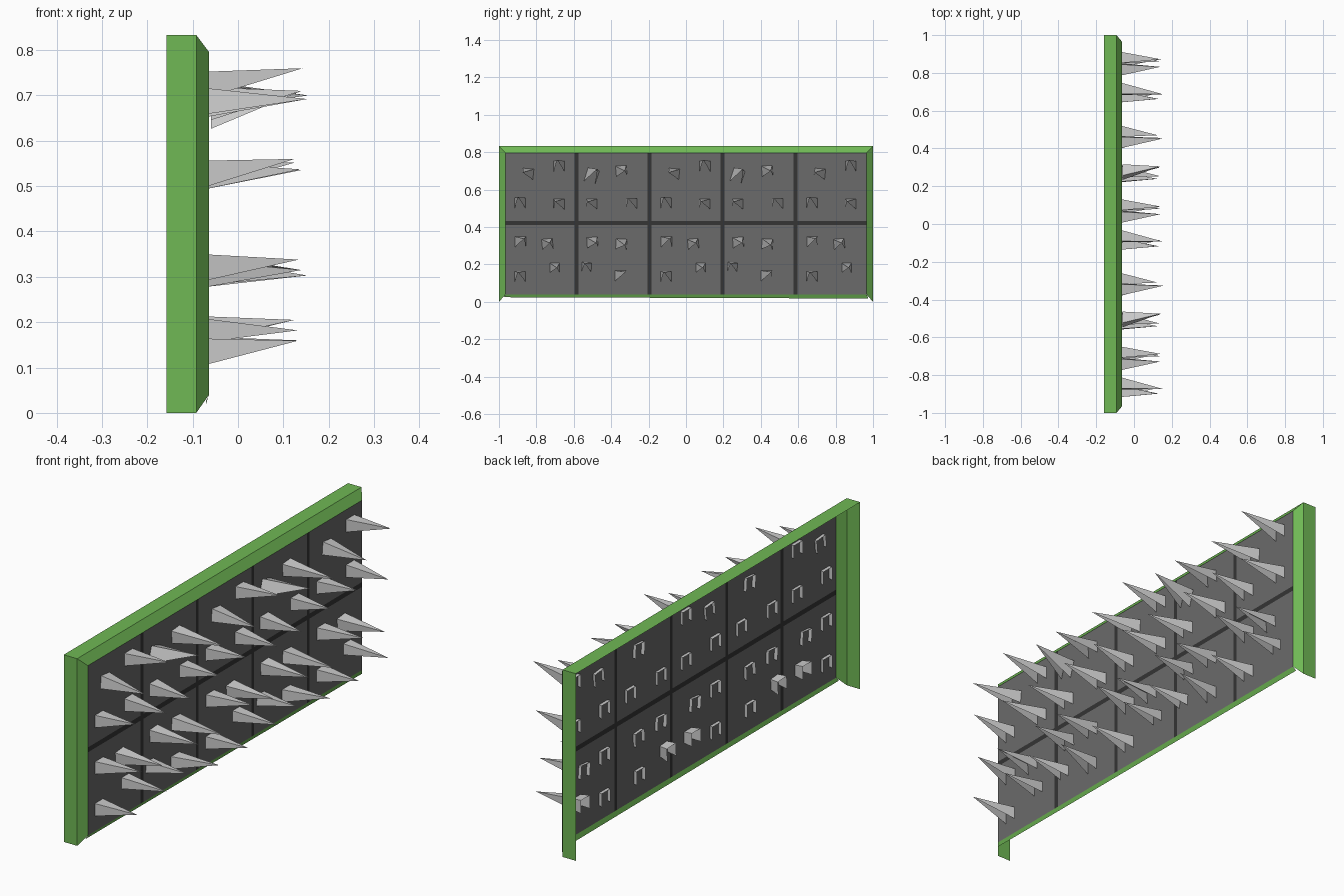
import bpy
from mathutils import Matrix, Vector
from math import radians

if "Cube" in bpy.data.objects:
    bpy.data.objects.remove(bpy.data.objects["Cube"])


def material(name, rgb):
    m = bpy.data.materials.new(name)
    m.diffuse_color = (*rgb, 1)
    m.use_nodes = True
    m.node_tree.nodes["Principled BSDF"].inputs["Base Color"].default_value = m.diffuse_color
    return m


def mesh_object(name, verts, faces, mat=None):
    me = bpy.data.meshes.new(name)
    me.from_pydata(verts, [], faces)
    ob = bpy.data.objects.new(name, me)
    bpy.context.collection.objects.link(ob)
    if mat:
        me.materials.append(mat)
    return ob


green = material("green_paint", (0.16, 0.48, 0.09))
dark = material("dark_panel", (0.145, 0.145, 0.145))
black = material("seam_black", (0.035, 0.035, 0.035))

BACK, MID, FACE = -0.158, -0.092, -0.064
YI, Z0, Z1 = 0.965, 0.04, 0.796

# Frame: folded sheet running up one side, over the top and down the other
rings = [(BACK, 1, 0, 0.833), (MID, 1, 0, 0.833), (FACE, YI, Z0, Z1)]
verts = [(x, y, z) for x, w, lo, hi in rings
         for y, z in ((-w, lo), (-w, hi), (w, hi), (w, lo))]
faces = [(r * 4 + i, r * 4 + i + 1, r * 4 + i + 5, r * 4 + i + 4)
         for r in range(2) for i in range(3)]
mesh_object("frame", verts, faces, green)

# Narrow lip under the panel
mesh_object("bottom_lip",
            [(FACE, -YI, Z0), (FACE, YI, Z0), (-0.071, 0.975, 0.018), (-0.071, -0.975, 0.025)],
            [(0, 3, 2, 1)], green)

# Panel: one flat sheet cut into tiles, with darker seam strips between them
ys = [-YI]
for c in (-0.585, -0.195, 0.195, 0.585):
    ys += [c - 0.01, c + 0.01]
ys.append(YI)
zs = [Z0, 0.41, 0.432, Z1]
n = len(ys)
verts = [(FACE, y, z) for z in zs for y in ys]
faces = [(j * n + i, j * n + i + 1, (j + 1) * n + i + 1, (j + 1) * n + i)
         for j in range(3) for i in range(n - 1)]
panel = mesh_object("panel", verts, faces, dark)
panel.data.materials.append(black)
for k, f in enumerate(panel.data.polygons):
    f.material_index = 1 if (k % (n - 1)) % 2 or k // (n - 1) == 1 else 0

# Spikes: y, z, tip dy, tip dz, tip x, base x, roll - for odd and even columns
ODD = [(0.717, 0.684, -0.03, 0.008, 0.153, -0.079, -6), (0.882, 0.722, -0.01, 0.038, 0.143, -0.079, 0),
       (0.674, 0.526, -0.012, 0.034, 0.125, -0.079, 0), (0.882, 0.522, -0.022, 0.015, 0.138, -0.079, 0),
       (0.674, 0.32, 0.02, 0.018, 0.134, -0.079, 0), (0.818, 0.309, 0.014, 0.006, 0.14, -0.079, 6),
       (0.674, 0.134, -0.012, 0.025, 0.132, -0.079, 0), (0.856, 0.182, 0.014, 0.0, 0.132, -0.105, 0)]
EVEN = [(0.275, 0.672, 0.03, 0.038, 0.14, -0.06, -18), (0.433, 0.7, 0.02, 0.0, 0.155, -0.079, 5),
        (0.278, 0.522, -0.025, 0.013, 0.138, -0.079, 0), (0.492, 0.522, -0.022, 0.03, 0.125, -0.079, 0),
        (0.278, 0.318, 0.022, -0.003, 0.14, -0.079, 4), (0.433, 0.309, 0.02, -0.006, 0.153, -0.079, -4),
        (0.251, 0.182, -0.012, 0.023, 0.125, -0.105, -4), (0.428, 0.138, 0.03, 0.022, 0.132, -0.079, 0)]


def spike(y, z, dy, dz, tip, base, roll, shift, name):
    # Three-sided folded tooth, open underneath, passing through the panel
    rot = Matrix.Rotation(radians(roll), 3, 'X')
    s = 0.038 if base > -0.07 else 0.03
    ring = [Vector((base, y + shift, z)) + rot @ Vector((0, a * 0.031, b * s))
            for a, b in ((-1, -1), (-1, 1), (1, 1), (1, -1))]
    mesh_object(name, ring + [Vector((tip, y + shift + dy, z + dz))],
                [(0, 4, 1), (1, 4, 2), (2, 4, 3)])


for col in range(5):
    rows, shift = (ODD, 0.78 * (col // 2 - 2) / 1) if col % 2 == 0 else (EVEN, 0.78 * (col // 2 - 1))
    for i, s in enumerate(rows):
        spike(*s, shift, f"spike_{col + 1}_{i + 1}")
